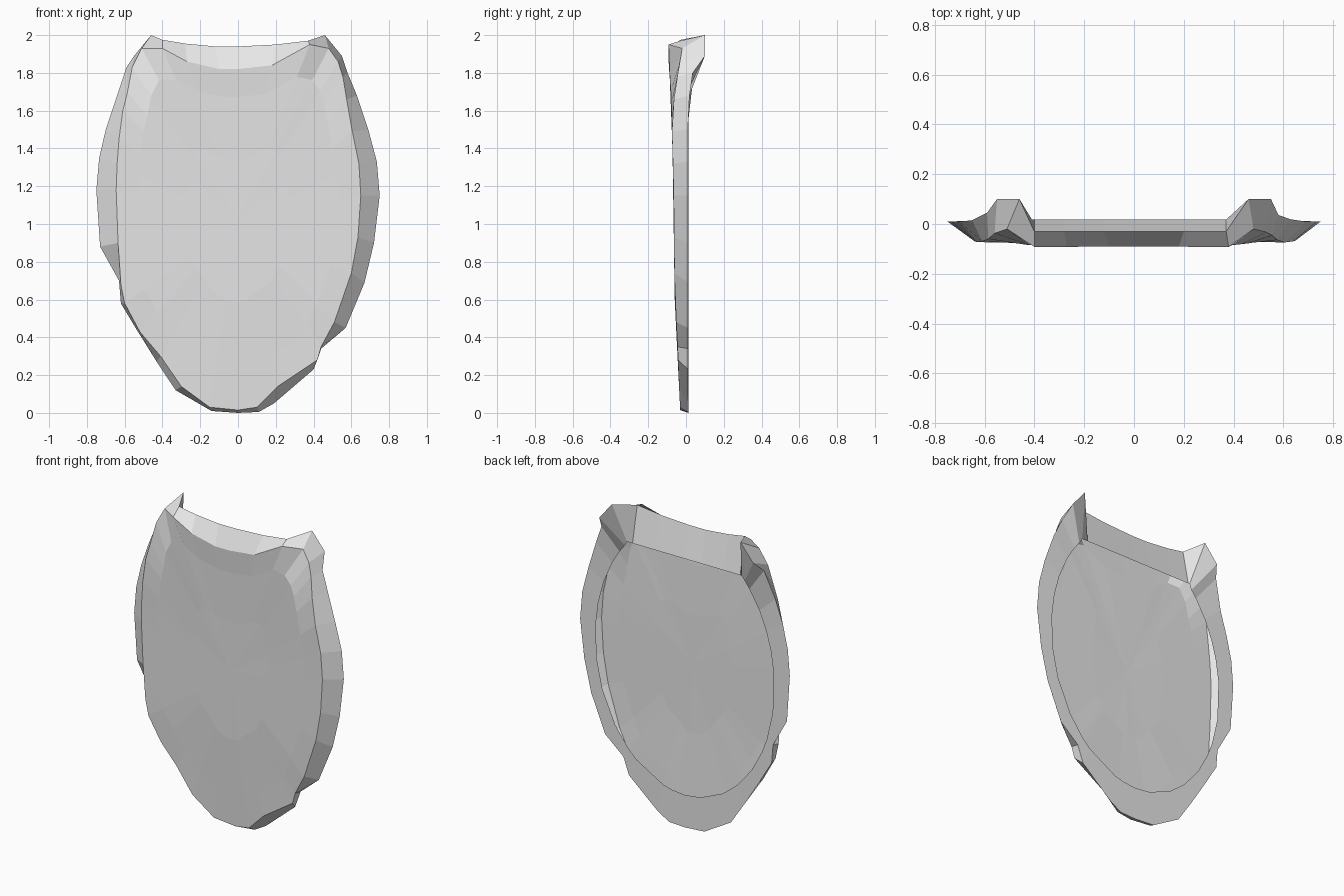
import bpy, bmesh, math

if "Cube" in bpy.data.objects:
    bpy.data.objects.remove(bpy.data.objects["Cube"])

# Rim stations, counter-clockwise: back edge x, z and front edge x, z
RIM = [
    (0, 0, 0, .015), (.11, .005, .10, .03), (.19, .05, .21, .14), (.40, .23, .42, .28),
    (.44, .34, .44, .35), (.57, .45, .51, .48), (.67, .69, .60, .74),
    (.72, .90, .635, .93), (.75, 1.15, .65, 1.15), (.735, 1.33, .64, 1.32),
    (.69, 1.5, .605, 1.49), (.63, 1.68, .575, 1.66), (.58, 1.8, .555, 1.78),
    (.55, 1.89, .53, 1.86), (.46, 2, .48, 1.93), (.37, 1.97, .38, 1.95),
    (.20, 1.95, .18, 1.84), (0, 1.94, 0, 1.82), (-.12, 1.94, -.1, 1.82),
    (-.28, 1.955, -.27, 1.86), (-.40, 1.975, -.40, 1.93), (-.46, 2, -.51, 1.93),
    (-.55, 1.89, -.56, 1.83), (-.59, 1.83, -.585, 1.7), (-.65, 1.65, -.61, 1.6),
    (-.70, 1.5, -.63, 1.45), (-.735, 1.35, -.64, 1.32), (-.75, 1.18, -.645, 1.18),
    (-.73, .88, -.635, .9), (-.63, .70, -.62, .68), (-.62, .58, -.60, .58),
    (-.53, .43, -.52, .43), (-.43, .27, -.41, .30), (-.33, .12, -.30, .14),
    (-.14, .01, -.15, .03),
]
FRONT_Y = [(0, -.03), (.2, -.04), (.4, -.046), (.6, -.06), (1.2, -.066),
           (1.7, -.08), (1.85, -.092)]
CORNER_Y = [(1.6, -.07), (1.7, -.06), (1.93, -.02)]
BACK_Y = [(0, .012), (1.5, .01), (1.65, .015), (1.78, .03), (1.83, .045), (1.88, .1)]


def lerp(table, z):
    """Piecewise linear lookup of depth by height."""
    for (z0, y0), (z1, y1) in zip(table, table[1:]):
        if z <= z1:
            return y0 + (y1 - y0) * max(0, z - z0) / (z1 - z0)
    return table[-1][1]


def front_edge(x, z):
    corner = z > 1.58 and abs(x) > .45        # upper corners fold back
    return (x, lerp(CORNER_Y if corner else FRONT_Y, z), z)


def back_edge(x, z):
    if z > 1.9 and abs(x) < .45:              # thin lip between the horns
        return (x, -.03, z)
    return (x, lerp(BACK_Y, z), z)


def opening(x, z):
    """Point on the flat-topped oval opening of the back."""
    if z > 1.9:
        return (max(-.41, min(.41, x)), .018, 1.74)
    cz, a, b = 1.07, .64, .86
    t = 1 / math.hypot(x / a, (z - cz) / b)
    return (x * t, .012, min(1.74, cz + (z - cz) * t))


def front_inner(x, z, s):
    zz = 1 + (z - 1) * s
    return (x * s, lerp(FRONT_Y, zz), zz)


# Loops from the middle of the front, over the rim, to the opening in the back
loops = [
    [front_inner(fx, fz, .42) for _, _, fx, fz in RIM],
    [front_inner(fx, fz, .82) for _, _, fx, fz in RIM],
    [front_edge(fx, fz) for _, _, fx, fz in RIM],
    [back_edge(bx, bz) for bx, bz, _, _ in RIM],
    [opening(bx, bz) for bx, bz, _, _ in RIM],
]

# Hollow shell: a front skin with a rim folded round to the back
bm = bmesh.new()
rings = [[bm.verts.new(p) for p in loop] for loop in loops]
n = len(RIM)
for r0, r1 in zip(rings, rings[1:]):
    for i in range(n):
        j = (i + 1) % n
        bm.faces.new((r0[i], r1[i], r1[j], r0[j]))
# Close the middle of the front with a fan
c = bm.verts.new((0, -.066, 1.03))
for i in range(n):
    bm.faces.new((c, rings[0][i], rings[0][(i + 1) % n]))

mesh = bpy.data.meshes.new("shield_plate")
bm.to_mesh(mesh)
bm.free()
grey = bpy.data.materials.new("light grey")
grey.diffuse_color = (.8, .8, .8, 1)
grey.use_nodes = True
grey.node_tree.nodes["Principled BSDF"].inputs["Base Color"].default_value = grey.diffuse_color
mesh.materials.append(grey)
plate = bpy.data.objects.new("shield_plate", mesh)
bpy.context.collection.objects.link(plate)
